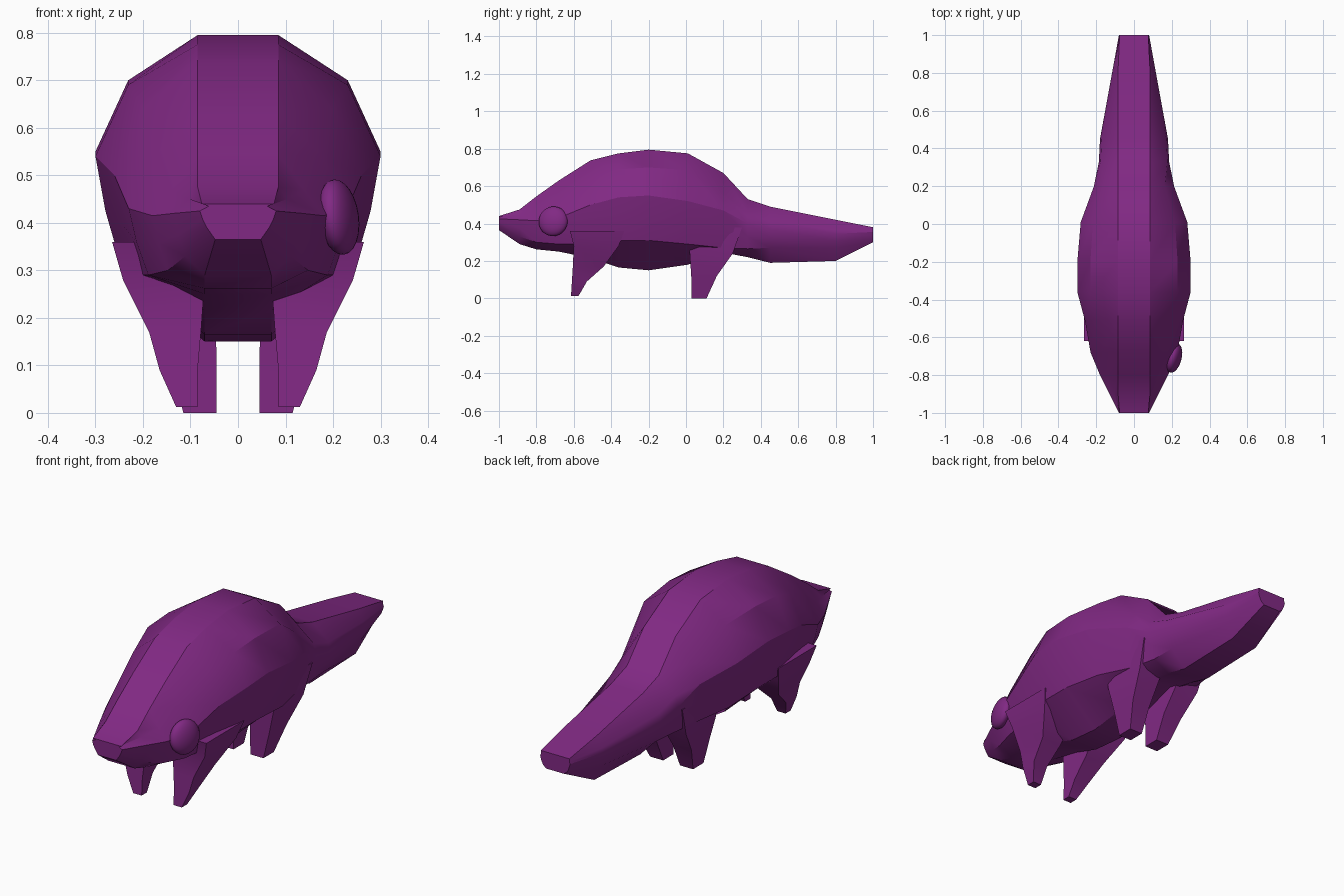
import bpy, bmesh, math

if "Cube" in bpy.data.objects:
    bpy.data.objects.remove(bpy.data.objects["Cube"])

purple = bpy.data.materials.new("purple")
purple.diffuse_color = (0.22, 0.022, 0.23, 1)
purple.use_nodes = True
purple.node_tree.nodes["Principled BSDF"].inputs["Base Color"].default_value = purple.diffuse_color


def finish(ob, angle=30):
    ob.data.materials.append(purple)
    bpy.ops.object.select_all(action='DESELECT')
    ob.select_set(True)
    bpy.context.view_layer.objects.active = ob
    bpy.ops.object.shade_smooth_by_angle(angle=math.radians(angle))
    return ob


def loft(name, rings):
    """Skin a list of equal-length point rings and cap both ends."""
    bm = bmesh.new()
    vs = [[bm.verts.new(p) for p in ring] for ring in rings]
    n = len(rings[0])
    for a, b in zip(vs, vs[1:]):
        for i in range(n):
            j = (i + 1) % n
            bm.faces.new((a[i], a[j], b[j], b[i]))
    bm.faces.new(vs[0])
    bm.faces.new(vs[-1])
    bmesh.ops.recalc_face_normals(bm, faces=bm.faces)
    me = bpy.data.meshes.new(name)
    bm.to_mesh(me)
    bm.free()
    ob = bpy.data.objects.new(name, me)
    bpy.context.collection.objects.link(ob)
    return finish(ob)


# Head, body and tail: y, top z, half width, shoulder z, widest z, low z, bottom z
stations = [
    (-1.00, .440, .080, .435, .425, .390, .365),
    (-0.89, .475, .135, .450, .420, .330, .290),
    (-0.80, .545, .180, .470, .415, .300, .262),
    (-0.68, .630, .230, .540, .430, .290, .250),
    (-0.51, .738, .260, .640, .500, .290, .215),
    (-0.36, .775, .300, .690, .540, .310, .165),
    (-0.20, .795, .300, .700, .550, .310, .150),
    (0.01, .775, .282, .685, .520, .290, .180),
    (0.20, .670, .212, .560, .470, .270, .245),
    (0.33, .530, .186, .455, .400, .265, .220),
    (0.45, .490, .180, .415, .370, .270, .190),
    (0.80, .420, .116, .365, .345, .270, .200),
    (1.00, .380, .080, .365, .355, .315, .300),
]
rings = []
for y, zt, w, zs, zm, zl, zb in stations:
    tail = y > 0.25
    top = min(0.085, w * 0.95)
    half = [(top, zt), (w * (.95 if tail else .77), zs), (w, zm),
            (w * .93, (zm + zl) / 2), (w * .82, zl), (min(.07, w * .6), zb)]
    rings.append([(x, y, z) for x, z in half] +
                 [(-x, y, z) for x, z in reversed(half)])
loft("body", rings)

# Legs: rings of z, inner x, outer x, front y, back y
front = [(.36, .07, .265, -.62, -.33), (.28, .07, .242, -.60, -.36),
         (.17, .078, .187, -.605, -.44), (.09, .085, .165, -.61, -.53),
         (.012, .085, .130, -.615, -.575)]
rear = [(.38, .06, .19, .02, .30), (.24, .05, .175, .02, .25),
        (.12, .045, .145, .028, .165), (.0, .045, .115, .03, .11)]
for name, leg in (("front_leg", front), ("rear_leg", rear)):
    for s, side in ((1, "right"), (-1, "left")):
        loft(f"{name}_{side}", [
            [(s * xi, ya, z), (s * xo, ya, z), (s * xo, yb, z), (s * xi, yb, z)]
            for z, xi, xo, ya, yb in leg])

# Single eye on the right cheek
bpy.ops.mesh.primitive_uv_sphere_add(segments=24, ring_count=12, radius=.08,
                                     location=(.212, -.71, .412))
eye = bpy.context.object
eye.name = "eye"
eye.scale = (.48, 1, 1)
eye.rotation_euler = (0, math.radians(-8), math.radians(-15))
finish(eye, 60)
